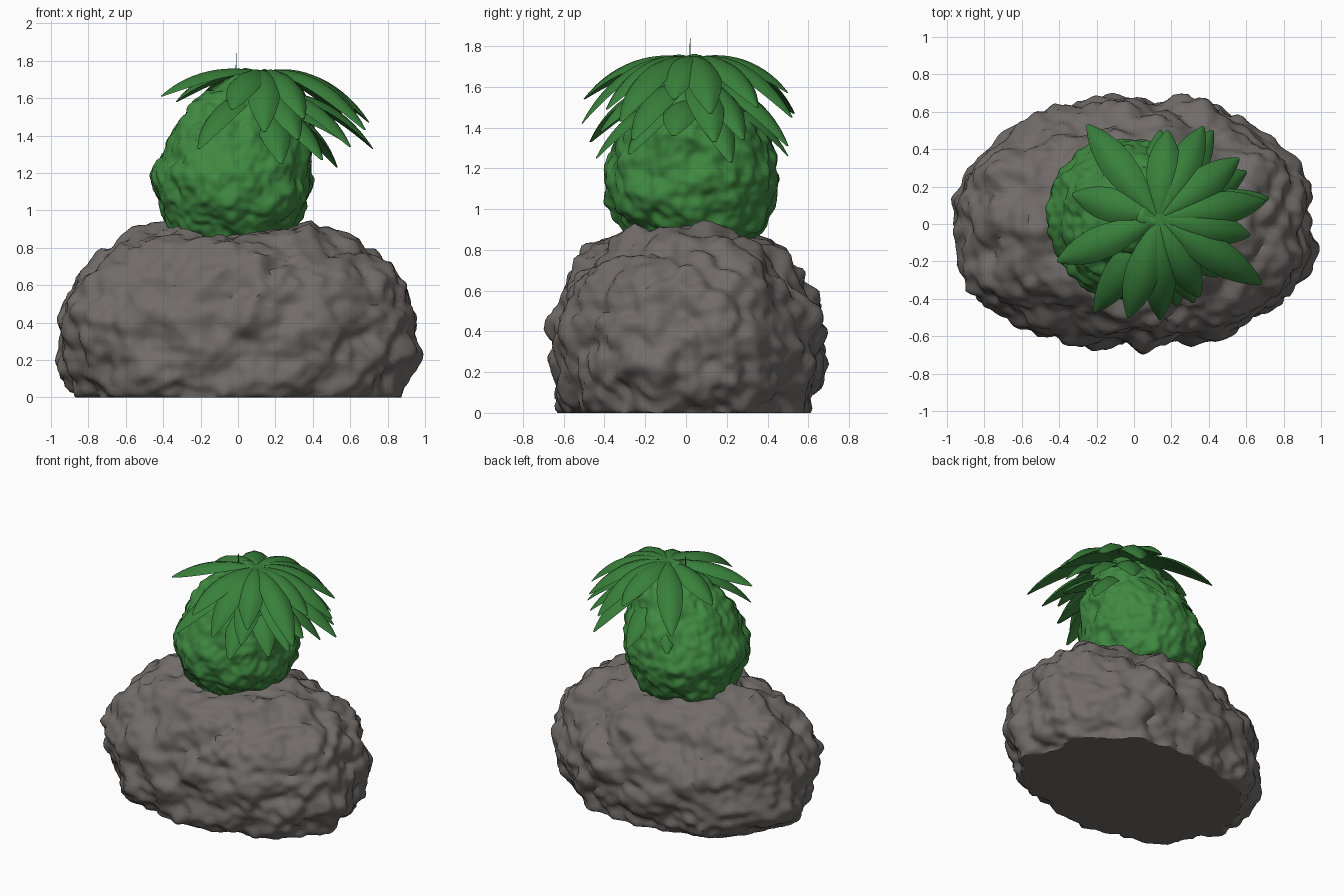
import bpy
import bmesh
import math
from mathutils import Vector, noise

default_cube = bpy.data.objects.get("Cube")
if default_cube:
    bpy.data.objects.remove(default_cube, do_unlink=True)


def make_material(name, colour):
    material = bpy.data.materials.new(name)
    material.use_nodes = True
    material.diffuse_color = colour
    shader = material.node_tree.nodes["Principled BSDF"]
    shader.inputs["Base Color"].default_value = colour
    shader.inputs["Roughness"].default_value = 0.9
    return material


stone = make_material("stone grey", (0.165, 0.15, 0.14, 1))
foliage = make_material("foliage green", (0.05, 0.25, 0.052, 1))
leaf_green = make_material("leaf green", (0.04, 0.215, 0.043, 1))


def finish(bm, name, material, angle=60):
    """Turn a bmesh into a smooth shaded object."""
    bmesh.ops.recalc_face_normals(bm, faces=bm.faces)
    mesh = bpy.data.meshes.new(name)
    bm.to_mesh(mesh)
    bm.free()
    mesh.materials.append(material)
    part = bpy.data.objects.new(name, mesh)
    bpy.context.collection.objects.link(part)
    bpy.ops.object.select_all(action="DESELECT")
    part.select_set(True)
    bpy.context.view_layer.objects.active = part
    bpy.ops.object.shade_smooth_by_angle(angle=math.radians(angle))
    return part


def lumps(point, frequency, offset):
    """Rough surface: broad lumps, pointed crags and fine grain."""
    p = point * frequency + Vector((offset, offset, offset))
    broad = noise.noise(p * 0.8)
    crags = noise.voronoi(p)[0]
    fine = noise.noise(p * 2.7)
    return 0.6 * broad + 0.9 * (0.5 - crags[0]) + 0.35 * fine


def lumpy_blob(name, material, shape, detail, frequency, amount, offset):
    """Shape a sphere by a rule, then push it out along its normals."""
    bm = bmesh.new()
    bmesh.ops.create_icosphere(bm, subdivisions=detail, radius=1)
    for v in bm.verts:
        v.co = shape(v.co.copy())
    bm.normal_update()
    for v in bm.verts:
        v.co += v.normal * amount * lumps(v.co, frequency, offset)
        v.co.z = max(v.co.z, 0)
    return finish(bm, name, material, 50)


def boulder_shape(n):
    power = 2.25
    n = n / sum(abs(c) ** power for c in n) ** (1 / power)
    rise = max(0, n.z)
    height = 0.62 if n.z > 0 else 0.58
    return Vector((n.x * (0.95 + 0.04 * rise), n.y * (0.66 - 0.05 * rise), 0.32 + n.z * height))


def bush_shape(n):
    z = 1.17 + n.z * (0.56 if n.z > 0 else 0.43)
    lean = -0.035 + 0.25 * max(0, z - 1.2)
    slim = 0.43 - 0.13 * max(0, n.z)
    return Vector((n.x * 0.425 + lean, n.y * slim + 0.03, z))


lumpy_blob("boulder", stone, boulder_shape, 6, 5.5, 0.085, 3.3)
lumpy_blob("bush", foliage, bush_shape, 6, 8, 0.045, 7.7)


def make_leaf(name, tip, root_height, width=0.09):
    """Arching lens-shaped blade with a soft keel."""
    root = Vector((0.13, 0.03, root_height))
    tip = Vector(tip)
    bend = root.lerp(tip, 0.55)
    bend.z = root_height + 0.02
    side = (tip - root).cross(Vector((0, 0, 1))).normalized()
    steps = 14
    bm = bmesh.new()
    rings = []
    for i in range(steps + 1):
        t = i / steps
        centre = root.lerp(bend, t).lerp(bend.lerp(tip, t), t)
        tangent = (bend - root).lerp(tip - bend, t).normalized()
        up = side.cross(tangent)
        half = width * max(0.04, math.sin(math.pi * t ** 1.15)) ** 0.7
        ring = []
        for across, lift in ((-1, -0.2), (-0.6, 0.12), (0, 0.3),
                             (0.6, 0.12), (1, -0.2), (0, -0.1)):
            ring.append(bm.verts.new(centre + side * half * across + up * half * lift))
        rings.append(ring)
    for a, b in zip(rings, rings[1:]):
        for k in range(len(a)):
            j = (k + 1) % len(a)
            bm.faces.new((a[k], a[j], b[j], b[k]))
    bm.faces.new(rings[0])
    bm.faces.new(rings[-1])
    return finish(bm, name, leaf_green, 40)


# Crown tiers: root height, then leaf tips
tiers = {
    "top_leaf": (1.74, [
        (-0.41, -0.2, 1.61), (-0.33, 0.16, 1.58), (-0.25, 0.53, 1.47),
        (0.18, 0.5, 1.57), (0.37, 0.52, 1.45), (0.56, 0.35, 1.5),
        (0.7, 0.12, 1.47), (0.62, -0.06, 1.54), (0.68, -0.32, 1.43),
        (0.35, -0.39, 1.49), (0.14, -0.51, 1.42), (-0.03, -0.5, 1.54)]),
    "middle_leaf": (1.62, [
        (0.42, 0.5, 1.31), (0.6, 0.28, 1.34), (0.72, 0.14, 1.33),
        (0.32, -0.42, 1.38), (-0.21, -0.47, 1.33), (0.6, -0.26, 1.34)]),
    "lower_leaf": (1.53, [
        (0.23, -0.44, 1.25), (0.53, 0.22, 1.23), (0.14, 0.5, 1.26),
        (0.58, -0.06, 1.36), (-0.15, 0.44, 1.27), (0.45, -0.28, 1.27)]),
}
for tier, (root_height, tips) in tiers.items():
    for number, tip in enumerate(tips, 1):
        make_leaf(f"{tier}_{number}", tip, root_height)

# Thin spike above the crown
bm = bmesh.new()
bmesh.ops.create_cone(bm, cap_ends=True, segments=6, radius1=0.004, radius2=0.001, depth=0.14)
bmesh.ops.translate(bm, verts=bm.verts, vec=(-0.01, 0.02, 1.77))
finish(bm, "crown_spike", leaf_green)
